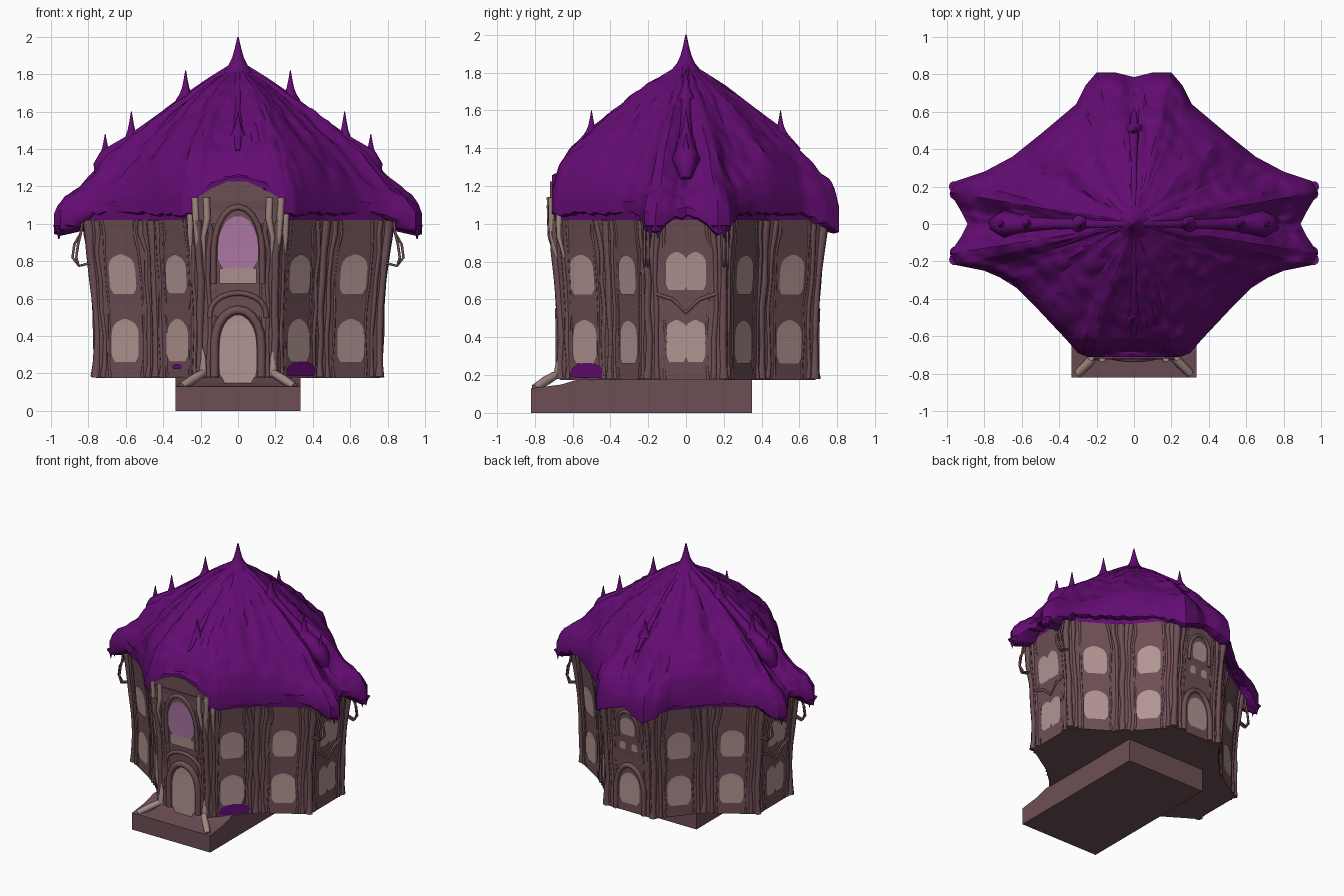
import bpy, bmesh, math, random
from mathutils import Vector, noise

if "Cube" in bpy.data.objects:
    bpy.data.objects.remove(bpy.data.objects["Cube"])
random.seed(4)

def material(name, rgb):
    m = bpy.data.materials.new(name)
    m.diffuse_color = (*rgb, 1)
    m.use_nodes = True
    m.node_tree.nodes["Principled BSDF"].inputs["Base Color"].default_value = m.diffuse_color
    return m

PURPLE = material("purple_roof", (.125, .0035, .168))
BROWN = material("mauve_brown_wood", (.155, .078, .09))
PALE = material("pale_window", (.44, .30, .29))
PINK = material("pink_window", (.46, .20, .41))
TRIM = material("grey_trim", (.36, .25, .225))

def make(name, verts, faces, mats, smooth=None):
    bm = bmesh.new()
    vs = [bm.verts.new(v) for v in verts]
    for f in faces:
        bm.faces.new([vs[i] for i in f])
    bmesh.ops.recalc_face_normals(bm, faces=bm.faces)
    me = bpy.data.meshes.new(name)
    bm.to_mesh(me)
    bm.free()
    for m in mats:
        me.materials.append(m)
    ob = bpy.data.objects.new(name, me)
    bpy.context.collection.objects.link(ob)
    if smooth:
        bpy.ops.object.select_all(action='DESELECT')
        ob.select_set(True)
        bpy.context.view_layer.objects.active = ob
        bpy.ops.object.shade_smooth_by_angle(angle=math.radians(smooth))
    return ob

def tubes(name, paths, mat):
    """paths: list of lists of (point, radius), swept with a round section"""
    cu = bpy.data.curves.new(name, 'CURVE')
    cu.dimensions, cu.bevel_depth, cu.bevel_resolution, cu.use_fill_caps = '3D', 1, 1, True
    for path in paths:
        sp = cu.splines.new('POLY')
        sp.points.add(len(path) - 1)
        for p, (co, r) in zip(sp.points, path):
            p.co, p.radius = (*co, 1), r
    cu.materials.append(mat)
    ob = bpy.data.objects.new(name, cu)
    bpy.context.collection.objects.link(ob)
    bpy.ops.object.select_all(action='DESELECT')
    ob.select_set(True)
    bpy.context.view_layer.objects.active = ob
    bpy.ops.object.convert(target='MESH')

def lerp_table(tab, t):
    for (a, *va), (b, *vb) in zip(tab, tab[1:]):
        if t <= b:
            k = (t - a) / (b - a)
            return [p + (q - p) * k for p, q in zip(va, vb)]
    return tab[-1][1:]

# Wall footprint, counter-clockwise; segment 0 is the front bay
HALF = [(.2, -.665), (.44, -.4), (.76, -.2), (.76, .2), (.44, .4), (.2, .685)]
FOOT = [Vector(p) for p in HALF] + [Vector((-x, y)) for x, y in reversed(HALF)]
FOOT = FOOT[-1:] + FOOT[:-1]
N = len(FOOT)

def flare(z):
    return 1 + .075 * max(0, (z - .45) / .6) ** 1.4

def wall(seg, u, z, off=0.0):
    a, b = FOOT[seg % N], FOOT[(seg + 1) % N]
    d = (b - a).normalized()
    p = (a + b) / 2 * flare(z) + d * u + Vector((d.y, -d.x)) * off
    return Vector((p.x, p.y, z))

# Walls, with a purple band under the eaves on all but the front bay
levels = [.175, .45, .6, .75, .88, 1.02, 1.12]
verts = [(p.x * flare(z), p.y * flare(z), z) for z in levels for p in FOOT]
faces = [(k * N + i, k * N + (i + 1) % N, (k + 1) * N + (i + 1) % N, (k + 1) * N + i)
         for k in range(len(levels) - 1) for i in range(N)]
faces += [tuple(range(N)), tuple(range(N * (len(levels) - 1), N * len(levels)))]
walls = make("walls", verts, faces, [BROWN, PURPLE])
for f in walls.data.polygons:
    f.material_index = int(f.center.z > 1.03 and f.center.y > -.62)

# Front gable rising into the roof
def extrude_x_or_y(name, prof, place):
    n = len(prof)
    make(name, [place(side, *p) for side in (0, 1) for p in prof],
         [tuple(range(n)), tuple(range(n, 2 * n))] + [(i, (i + 1) % n, n + (i + 1) % n, n + i) for i in range(n)], [BROWN])

extrude_x_or_y("front_gable", [(-.21, 1.0), (.21, 1.0), (.22, 1.14), (.13, 1.19), (.05, 1.225), (-.06, 1.225),
                               (-.14, 1.19), (-.22, 1.14)], lambda s, x, z: (x, (-.718, -.5)[s], z))

# Plinth with lowered front step
extrude_x_or_y("plinth", [(-.82, 0), (.35, 0), (.35, .18), (-.56, .18), (-.66, .15), (-.82, .13)],
               lambda s, y, z: ((-.335, .335)[s], y, z))
tubes("step_curbs", [[((s * .19, -.69, .2), .022), ((s * .24, -.74, .17), .025), ((s * .3, -.8, .13), .022)]
                     for s in (-1, 1)], TRIM)

# Windows: thin plates following the wall
def plate(name, seg, u0, z0, z1, hw, mat, arch=.4, off=.006):
    verts, rows = [], 14
    for i in range(rows + 1):
        t = i / rows
        w = hw
        if arch and t > 1 - arch:
            w = hw * max(.03, 1 - ((t - 1 + arch) / arch) ** 2.6) ** .5
        elif t < .15 and arch:
            w = hw * (.75 + t * 1.6)
        z = z0 + (z1 - z0) * t
        verts += [wall(seg, u0 - w, z, off), wall(seg, u0 + w, z, off)]
    make(name, verts, [(2 * i, 2 * i + 1, 2 * i + 3, 2 * i + 2) for i in range(rows)], [mat])

for seg in (1, 2, 4, 5, 7, 8, 10, 11):
    plate("lower_window", seg, 0, .26, .49, .085, PALE)
    plate("upper_window", seg, 0, .625, .835, .083, PALE)
for seg in (3, 9):
    for u in (-.05, .05):
        plate("side_lower_window", seg, u, .27, .49, .052, PALE, .25)
        plate("side_upper_window", seg, u, .65, .85, .056, PALE, .4)
plate("front_door", 0, 0, .15, .51, .098, PALE, .55)
plate("front_window_sill", 0, 0, .68, .76, .1, PALE, 0, .009)
plate("front_window", 0, 0, .76, 1.04, .11, PINK, .7, .009)
plate("back_lower_window", 6, 0, .24, .48, .085, PALE, .6)
plate("back_upper_window", 6, 0, .78, .92, .06, PALE, .5)
for u in (-.05, .05):
    plate("back_small_pane", 6, u, .66, .72, .025, PALE)
plate("purple_moss", 1, .02, .185, .265, .12, PURPLE, .9, .009)
plate("purple_moss_small", 11, 0, .225, .25, .035, PURPLE, .5, .008)

# Arched mouldings over the front and back openings
def arch(seg, hw, z0, zs, z1, r, off=.004):
    pts = [(-hw, z0)] + [(-hw * math.cos(a * math.pi / 10), zs + (z1 - zs) * math.sin(a * math.pi / 10))
                         for a in range(11)] + [(hw, z0)]
    return [(wall(seg, u, z, off), r) for u, z in pts]

tubes("arch_mouldings", [arch(0, .125, .18, .36, .54, .024), arch(0, .15, .5, .52, .63, .014),
                         arch(0, .13, .68, .86, 1.09, .016), arch(6, .12, .18, .34, .54, .02),
                         arch(6, .09, .76, .84, .97, .013)], BROWN)
tubes("side_brackets", [[(wall(s, u, z, 0), .011) for u, z in
                         [(-.16, .63), (-.07, .6), (0, .53), (.07, .6), (.16, .63)]] for s in (3, 9)], BROWN)

# Gnarled root pillars on every corner, half sunk in the wall
roots, lights = [], []
zs = [.18, .25, .4, .55, .7, .85, .95, 1.02]
for i in range(N):
    a = FOOT[i]
    d1, d0 = (FOOT[(i + 1) % N] - a).normalized(), (FOOT[i - 1] - a).normalized()
    for d, k, r in ((d1, 0, .022), (d1, .045, .014), (d0, .045, .014), (d1, .085, .008), (d0, .085, .008)):
        path = []
        for z in zs:
            p = a * (flare(z) - .007) + d * (k + random.uniform(-.008, .008) + (.015 if z > .9 and k else 0))
            wid = 1.25 if z < .2 or z > .9 else random.uniform(.75, 1.1)
            path.append(((p.x, p.y, z), r * wid))
        roots.append(path)
tubes("root_pillars", roots, BROWN)
for s in (-1, 1):
    for x0, x1, y in ((.18, .165, -.718), (.215, .225, -.712), (.25, .255, -.672)):
        lights.append([((s * x0, y + .03, .82), .007), ((s * (x0 + .005), y, .93), .014), ((s * x1, y, 1.03), .019),
                       ((s * (x1 + .005), y, 1.14), .02)])
    lights.append([((s * .19, -.68, .18), .025), ((s * .185, -.67, .28), .016), ((s * .2, -.66, .36), .006)])
tubes("front_light_roots", lights, TRIM)

# Hanging root loops under the side eaves
loops = []
for sx in (-1, 1):
    for y in (-.2, .2):
        for w in (0, .02):
            loops.append([((sx * x, y + (w if y > 0 else -w), z), .008) for x, z in
                          [(.83, 1.03), (.84, .95), (.875 - w, .89), (.885 - w, .82), (.85, .775), (.79, .79)]])
tubes("hanging_roots", loops, BROWN)

# Roof: half outline as (x, y, eave height, side weight)
EDGE = [(0, -.71, 1.215, 0), (.14, -.71, 1.18, 0), (.21, -.71, 1.12, 0), (.25, -.71, 1.05, 0), (.3, -.69, 1.04, 0),
        (.36, -.62, 1.05, 0), (.51, -.46, 1.06, .1), (.66, -.31, 1.06, .4), (.8, -.25, 1.05, .8), (.95, -.22, .97, 1),
        (.985, -.16, .95, 1), (.92, -.06, 1.03, 1), (.89, 0, 1.05, 1), (.92, .06, 1.03, 1), (.985, .17, .95, 1),
        (.95, .23, .97, 1), (.8, .28, 1.05, .8), (.65, .36, 1.06, .4), (.5, .48, 1.06, .1), (.31, .64, 1.05, .2),
        (.26, .74, 1.0, .5), (.2, .81, .96, .6), (.1, .81, .99, .6), (0, .785, 1.03, .6)]
FULL = EDGE + [(-x, y, z, w) for x, y, z, w in reversed(EDGE[1:-1])]
# profile rows: fraction of radius, height on plain sides, height on flared sides
PROF = [(0, 1.87, 1.87), (.06, 1.835, 1.83), (.14, 1.795, 1.785), (.28, 1.74, 1.69), (.42, 1.665, 1.59),
        (.56, 1.58, 1.485), (.7, 1.49, 1.375), (.78, 1.435, 1.275), (.86, 1.38, 1.195), (.94, 1.3, 1.15), (1, 1.17, 1.07)]
SUB, RINGS = 6, 44
rim = []
for a, b in zip(FULL, FULL[1:] + FULL[:1]):
    for k in range(SUB):
        rim.append([p + (q - p) * k / SUB for p, q in zip(a, b)])
M = len(rim)
verts = [(0, 0, 1.87)]
for j in range(1, RINGS + 1):
    t = (j / RINGS) ** .85
    f, s = lerp_table(PROF, t)
    for x, y, ze, w in rim:
        # thatch strands running downhill plus small lumps
        ang = math.atan2(y, x) + .12 * noise.noise(Vector((x * t * 4, y * t * 4, 8)))
        c, sn = math.cos(ang), math.sin(ang)
        streak = noise.noise(Vector((c * 5, sn * 5, t * 1.6))) + .7 * abs(noise.noise(Vector((c * 13, sn * 13, t * 2.5))))
        lump = noise.noise(Vector((x * t * 16, y * t * 16, 3)))
        h = ((streak - .15) * .032 + lump * .018) * min(1, t * 2)
        z = f + (s - f) * w + h * .8
        z = max(z, ze + .05) if j < RINGS else max(ze + .04, min(z, ze + .1))
        g = t * (1 + h * .35 * (t < .97))
        verts.append((x * g, y * g, z))
for g, dz in ((1.0, 0), (.965, -.008), (.84, .02)):
    for x, y, ze, w in rim:
        verts.append((x * g, y * g, ze + dz + .022 * noise.noise(Vector((x * 22, y * 22, 1)))))
faces = [(0, 1 + i, 1 + (i + 1) % M) for i in range(M)]
for j in range(RINGS + 2):
    for i in range(M):
        a, b = 1 + j * M + i, 1 + j * M + (i + 1) % M
        faces.append((a, b, b + M, a + M))
make("roof", verts, faces, [PURPLE], 35)

# Ridges over the roof, swelling to knobs at the sides
ridges = []
for s in (-1, 1):
    ridges.append([((s * x, 0, z), r) for x, z, r in
                   [(.03, 1.84, .02), (.15, 1.76, .025), (.28, 1.665, .03), (.42, 1.56, .03), (.56, 1.45, .04),
                    (.64, 1.385, .06), (.69, 1.34, .075), (.73, 1.3, .055), (.745, 1.24, .03)]])
    ridges.append([((0, s * y, z), r) for y, z, r in
                   [(.03, 1.83, .015), (.2, 1.72, .018), (.35, 1.605, .018), (.5, 1.48, .03), (.6, 1.39, .012)]])
tubes("roof_ridges", ridges, PURPLE)

# Thorn spikes: concave lathe profiles
def spike(name, x, y, z0, z1, r, S=10):
    prof = [(1, 0), (.6, .2), (.36, .42), (.2, .68), (.04, 1)]
    v = [(x + r * k * math.cos(a * math.tau / S), y + r * k * math.sin(a * math.tau / S), z0 + (z1 - z0) * h)
         for k, h in prof for a in range(S)]
    f = [(k * S + i, k * S + (i + 1) % S, (k + 1) * S + (i + 1) % S, (k + 1) * S + i)
         for k in range(len(prof) - 1) for i in range(S)]
    make(name, v, f + [tuple(range(S)), tuple(range(4 * S, 5 * S))], [PURPLE], 40)

spike("top_spike", 0, 0, 1.81, 2.0, .085)
for s in (-1, 1):
    spike("upper_spike", s * .28, 0, 1.66, 1.82, .055)
    spike("middle_spike", s * .57, 0, 1.43, 1.6, .055)
    spike("lower_spike", s * .71, 0, 1.34, 1.48, .05)
    spike("ridge_spike", 0, s * .5, 1.47, 1.6, .045)
    for y in (-.19, -.15, .16, .2):
        spike("eave_claw", s * (.94 + abs(y) * .1), y, .99, .92, .03)
